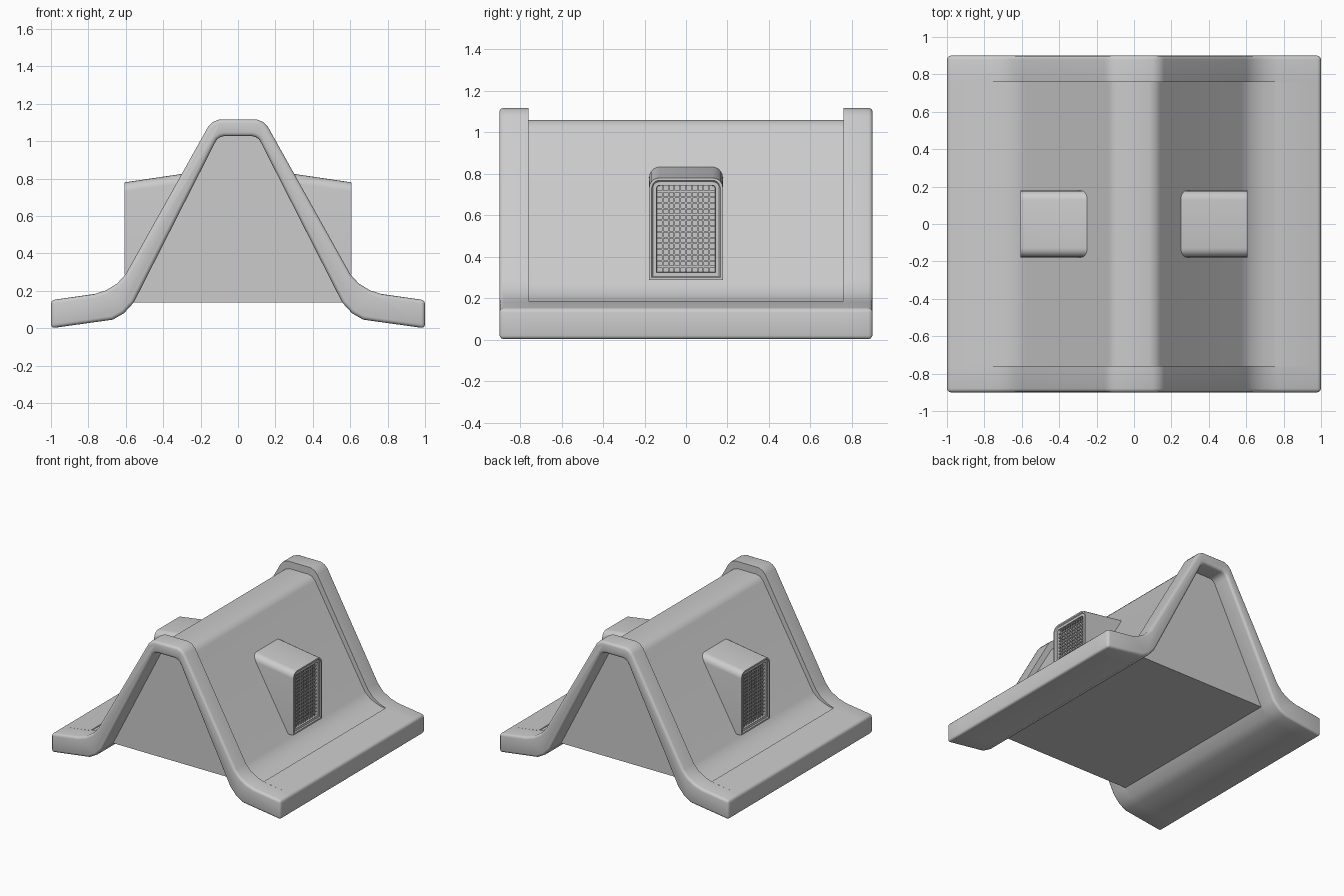
import bpy, bmesh, math
from mathutils import Matrix, Vector

if "Cube" in bpy.data.objects:
    bpy.data.objects.remove(bpy.data.objects["Cube"])


def finish(name, bm, angle=35):
    bmesh.ops.recalc_face_normals(bm, faces=bm.faces)
    me = bpy.data.meshes.new(name)
    bm.to_mesh(me)
    bm.free()
    ob = bpy.data.objects.new(name, me)
    bpy.context.collection.objects.link(ob)
    bpy.ops.object.select_all(action='DESELECT')
    bpy.context.view_layer.objects.active = ob
    ob.select_set(True)
    bpy.ops.object.shade_smooth_by_angle(angle=math.radians(angle))
    return ob


def both(half):
    # right half listed foot to ridge, then mirrored down to the left foot
    return half + [(-x, z) for x, z in reversed(half)]


def extrude_y(name, outline, y0, y1, bevel=0.02):
    bm = bmesh.new()
    face = bm.faces.new([bm.verts.new((x, y0, z)) for x, z in outline])
    ext = bmesh.ops.extrude_face_region(bm, geom=[face])["geom"]
    bmesh.ops.translate(bm, vec=(0, y1 - y0, 0),
                        verts=[g for g in ext if isinstance(g, bmesh.types.BMVert)])
    bmesh.ops.recalc_face_normals(bm, faces=bm.faces)
    # round only the outside rim, so abutting parts stay flush
    rim = []
    for e in bm.edges:
        a, b = (v.co for v in e.verts)
        outer_end = abs(a.y) > 0.89 and abs(b.y) > 0.89
        long_side = abs(a.x) > 0.99 and abs(b.x) > 0.99 and abs(a.y - b.y) > 0.1
        if outer_end or long_side:
            rim.append(e)
    bmesh.ops.bevel(bm, geom=rim, offset=bevel, segments=3, profile=0.5,
                    affect='EDGES', clamp_overlap=True)
    return finish(name, bm)


foot = [(1, 0), (0.67, 0.046), (0.61, 0.08), (0.557, 0.138)]
arch_in = foot + [(0.124, 0.99), (0.112, 1.01), (0.095, 1.022), (0.075, 1.027)]
arch_out = [(1, 0.15), (0.77, 0.182), (0.705, 0.203), (0.645, 0.24), (0.6, 0.29),
            (0.16, 1.077), (0.135, 1.103), (0.10, 1.117)]
roof_out = [(1, 0.15), (0.755, 0.185), (0.753, 0.179), (0.69, 0.193), (0.625, 0.222),
            (0.575, 0.265), (0.14, 1.025), (0.115, 1.05), (0.08, 1.06)]

# Raised arched frames at the two ends
for name, y0, y1 in (("front_arch", -0.9, -0.76), ("back_arch", 0.76, 0.9)):
    extrude_y(name, both(arch_out) + list(reversed(both(arch_in))), y0, y1)

# Solid roof body with flanges, closed underneath
extrude_y("roof_body", both(roof_out) + list(reversed(both(foot))), -0.76, 0.76)

# Dormer vent housings with a recessed opening
FX, W, Z0, Z1, R = 0.607, 0.178, 0.287, 0.78, 0.05
outline = [(-W, Z0), (W, Z0)]
for cy, start in ((W - R, 0), (R - W, 90)):
    for i in range(6):
        a = math.radians(start + 18 * i)
        outline.append((cy + R * math.cos(a), Z1 - R + R * math.sin(a)))
bm = bmesh.new()
front = [bm.verts.new((FX, y, z)) for y, z in outline]
back = [bm.verts.new((0.2, y, z + (0.06 if z > 0.6 else 0))) for y, z in outline]
n = len(outline)
for i in range(n):
    j = (i + 1) % n
    bm.faces.new((front[i], back[i], back[j], front[j]))
cap = bm.faces.new(front)
bm.faces.new(list(reversed(back)))
bmesh.ops.recalc_face_normals(bm, faces=bm.faces)
for thick, depth in ((0.012, 0), (0.006, -0.008), (0.018, 0), (0.002, -0.035)):
    bmesh.ops.inset_region(bm, faces=[cap], thickness=thick, depth=depth,
                           use_even_offset=True)
vent = finish("vent_housing", bm)

# Wire mesh in the openings
bm = bmesh.new()


def bar(y, z, sy, sz):
    bmesh.ops.create_cube(bm, size=1, matrix=Matrix.Translation((0.584, y, z))
                          @ Matrix.Diagonal(Vector((0.009, sy, sz, 1))))


GW, GZ0, GZ1 = 0.14, 0.325, 0.742
for i in range(1, 10):
    bar(-GW + 2 * GW * i / 10, (GZ0 + GZ1) / 2, 0.008, GZ1 - GZ0)
for i in range(1, 15):
    bar(0, GZ0 + (GZ1 - GZ0) * i / 15, 2 * GW, 0.008)
mesh = finish("vent_mesh", bm)

for ob in (vent, mesh):
    ob.modifiers.new("other_side", 'MIRROR').use_axis = (True, False, False)
